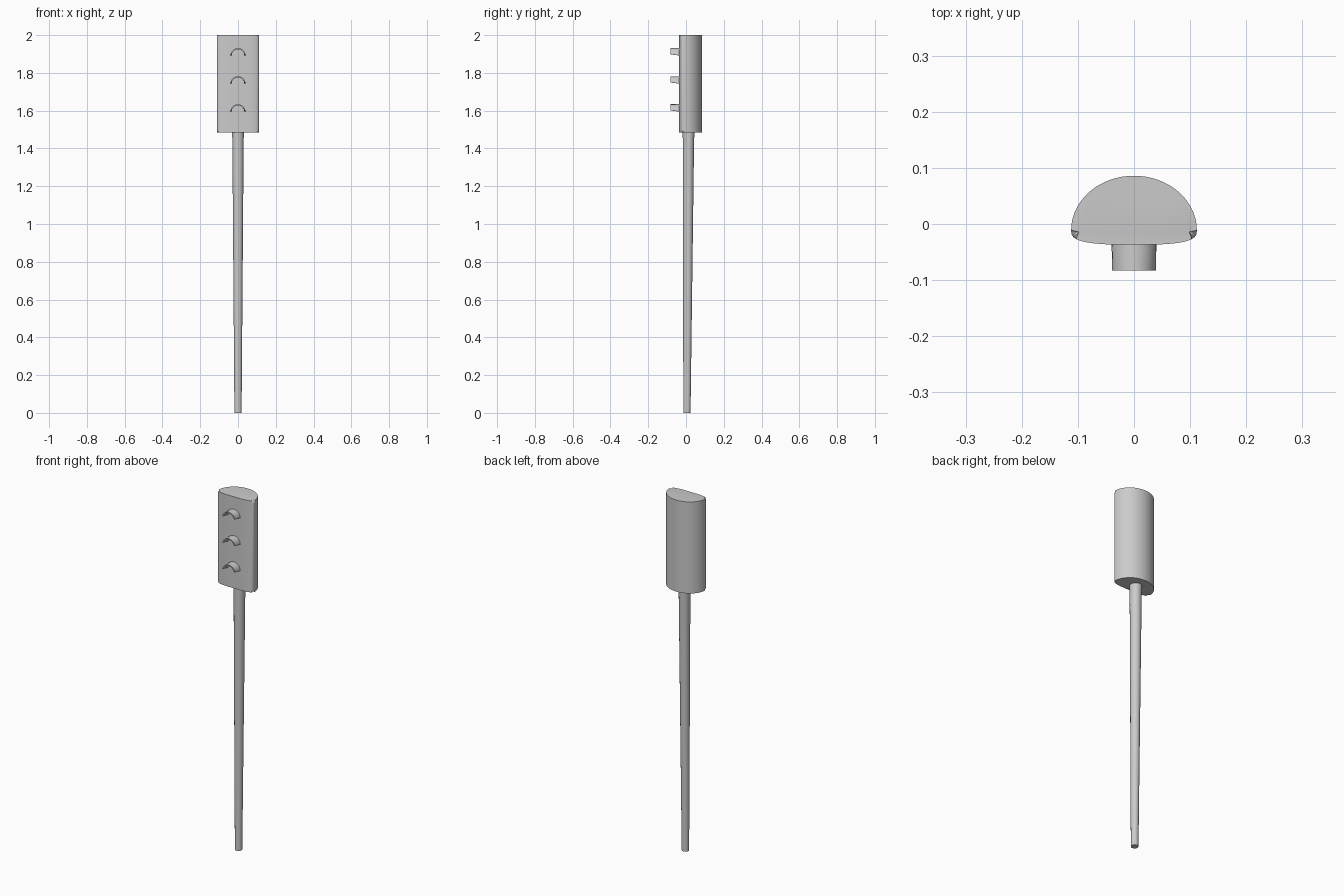
import bpy, bmesh, math

if "Cube" in bpy.data.objects:
    bpy.data.objects.remove(bpy.data.objects["Cube"])


def finish(name, bm):
    bmesh.ops.recalc_face_normals(bm, faces=bm.faces)
    mesh = bpy.data.meshes.new(name)
    bm.to_mesh(mesh)
    bm.free()
    ob = bpy.data.objects.new(name, mesh)
    bpy.context.collection.objects.link(ob)
    bpy.ops.object.select_all(action='DESELECT')
    ob.select_set(True)
    bpy.context.view_layer.objects.active = ob
    bpy.ops.object.shade_smooth_by_angle(angle=math.radians(40))
    return ob


def loft(name, rings, bevel=0.0):
    """Skin a list of closed rings and cap both ends."""
    bm = bmesh.new()
    rows = [[bm.verts.new(p) for p in ring] for ring in rings]
    n = len(rows[0])
    for a, b in zip(rows, rows[1:]):
        for i in range(n):
            j = (i + 1) % n
            bm.faces.new((a[i], a[j], b[j], b[i]))
    caps = [bm.faces.new(rows[0]), bm.faces.new(rows[-1])]
    if bevel:
        edges = [e for f in caps for e in f.edges]
        bmesh.ops.bevel(bm, geom=edges, offset=bevel, segments=4,
                        profile=0.5, affect='EDGES')
    return finish(name, bm)


# Signal housing: domed back, nearly flat front with soft corners
def housing_ring(z, n=64):
    pts = []
    for i in range(n):
        t = 2 * math.pi * i / n
        c, s = math.cos(t), math.sin(t)
        if s >= 0:
            x, y = 0.112 * c, 0.097 * s
        else:
            p = 2 / 3
            x = 0.112 * math.copysign(abs(c) ** p, c)
            y = -0.026 * abs(s) ** p
        pts.append((x, y - 0.011, z))
    return pts


loft("signal_housing", [housing_ring(1.485), housing_ring(2.0)], bevel=0.013)


# Pole: tapers towards the ground and flares under the housing
def pole_ring(z, r, cy, n=24):
    return [(r * math.cos(2 * math.pi * i / n),
             cy + r * math.sin(2 * math.pi * i / n), z) for i in range(n)]


loft("pole", [pole_ring(0, 0.019, 0.005), pole_ring(1.45, 0.030, 0.013),
              pole_ring(1.50, 0.033, 0.014)])


# Light visors: thin half-round hoods, lower edge cut back at the front
def visor_ring(y, z, drop, n=16):
    def arc(r):
        return [(r * math.cos(t), y, z + r * math.sin(t)) for t in
                (drop + (math.pi - 2 * drop) * i / n for i in range(n + 1))]
    return arc(0.040) + arc(0.034)[::-1]


for k, top in enumerate((1.931, 1.782, 1.634)):
    zc = top - 0.040
    loft(f"light_visor_{k + 1}",
         [visor_ring(-0.083, zc, 0.22), visor_ring(-0.030, zc, 0.0)])
